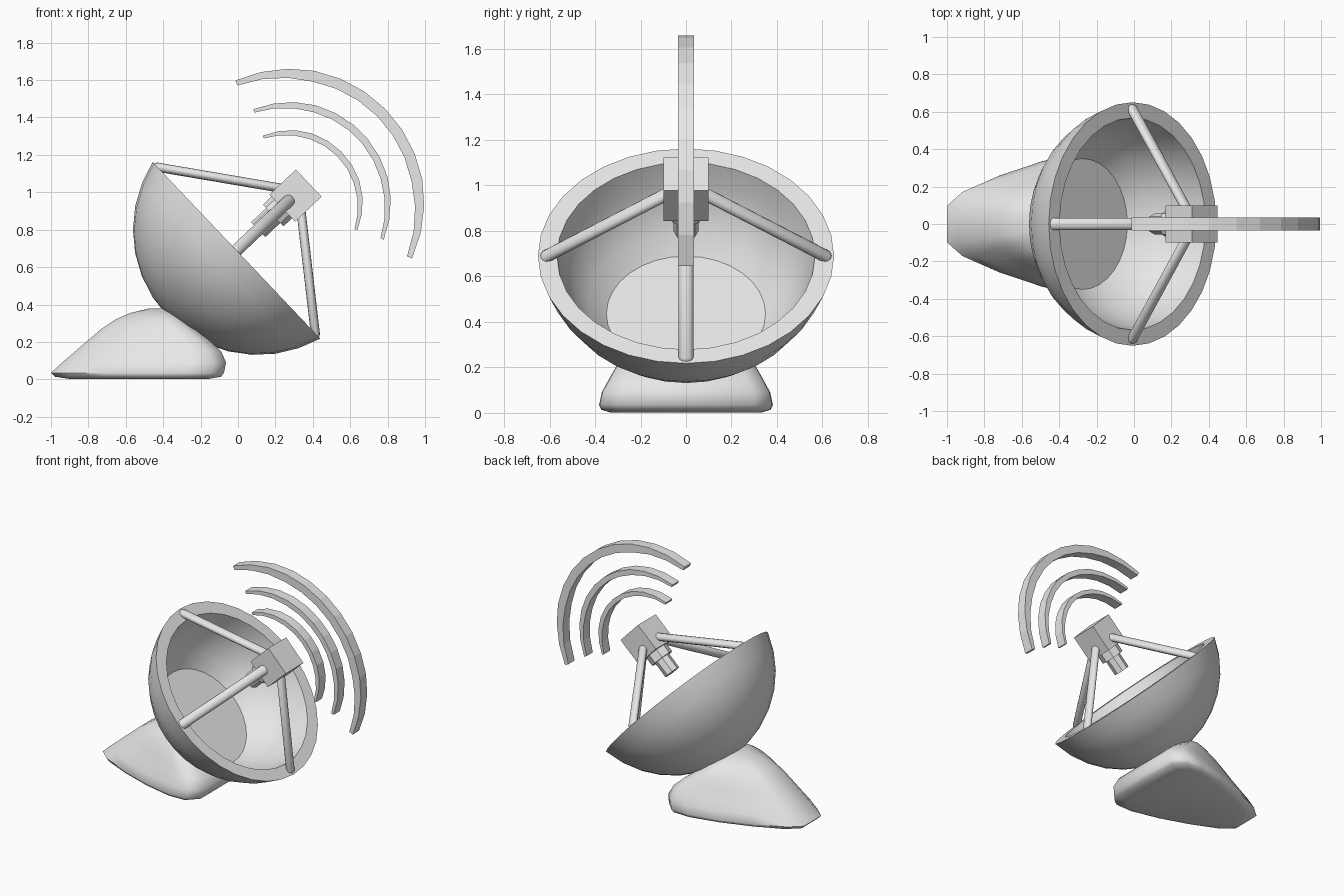
import bpy, bmesh, math
from mathutils import Matrix, Vector

if "Cube" in bpy.data.objects:
    bpy.data.objects.remove(bpy.data.objects["Cube"])

gray = bpy.data.materials.new("light_gray")
gray.diffuse_color = (0.8, 0.8, 0.8, 1)
gray.use_nodes = True
gray.node_tree.nodes["Principled BSDF"].inputs["Base Color"].default_value = gray.diffuse_color

# Tilted frame of the dish: local z is the dish axis, origin at the rim centre
FRAME = Matrix.Translation((-0.008, 0, 0.69)) @ Matrix.Rotation(math.radians(46.5), 4, 'Y')


def make(name, bm, matrix=None, smooth=None):
    if matrix:
        bm.transform(matrix)
    bmesh.ops.recalc_face_normals(bm, faces=bm.faces[:])
    mesh = bpy.data.meshes.new(name)
    bm.to_mesh(mesh)
    bm.free()
    mesh.materials.append(gray)
    ob = bpy.data.objects.new(name, mesh)
    bpy.context.collection.objects.link(ob)
    if smooth:
        bpy.ops.object.select_all(action='DESELECT')
        ob.select_set(True)
        bpy.context.view_layer.objects.active = ob
        bpy.ops.object.shade_smooth_by_angle(angle=math.radians(smooth))
    return ob


def loft(bm, rings, cap=True):
    """Bridge closed rings of points, optionally capping both ends."""
    rows = [[bm.verts.new(p) for p in r] for r in rings]
    n = len(rows[0])
    for a, b in zip(rows, rows[1:]):
        for i in range(n):
            j = (i + 1) % n
            bm.faces.new((a[i], a[j], b[j], b[i]))
    if cap:
        bm.faces.new(rows[0])
        bm.faces.new(rows[-1])
    return rows


def circle(r, z, n):
    return [(r * math.cos(2 * math.pi * i / n), r * math.sin(2 * math.pi * i / n), z)
            for i in range(n)]


# Dish bowl: spherical outside, flat rim, curved wall down to a flat floor
R, C, SIDES = 0.669, 0.159, 32
outer = []
for k in range(1, 8):
    a = math.radians(76.3) * k / 7
    outer.append((R * math.sin(a), C - R * math.cos(a)))
outer[-1] = (0.651, 0)
inner = [(0.567, 0), (0.54, -0.11), (0.495, -0.21), (0.43, -0.30), (0.35, -0.37)]
bm = bmesh.new()
rows = loft(bm, [circle(r, z, SIDES) for r, z in outer + inner], cap=False)
bm.faces.new(rows[-1])
tip = bm.verts.new((0, 0, C - R))
for i in range(SIDES):
    bm.faces.new((tip, rows[0][(i + 1) % SIDES], rows[0][i]))
make("dish", bm, FRAME, 35)

# Feed box in front of the dish
bm = bmesh.new()
bmesh.ops.create_cube(bm, size=1, matrix=Matrix.Translation((0.005, 0, 0.43))
                      @ Matrix.Diagonal((0.2, 0.2, 0.195, 1)))
make("feed_box", bm, FRAME)

# Stepped feed horn below the box
for name, r, z0, z1 in (("horn_collar", 0.08, 0.27, 0.34), ("horn_tip", 0.055, 0.16, 0.28)):
    bm = bmesh.new()
    loft(bm, [circle(r, z0, 8), circle(r, z1, 8)])
    make(name, bm, FRAME)

# Four round-ended struts from the rim to the box
for k in range(4):
    start, end = Vector((0.612, 0, 0.0)), Vector((0.085, 0, 0.395))
    d = end - start
    length = d.length
    d.normalize()
    t = Vector((0, 1, 0))
    u = t.cross(d)
    bm = bmesh.new()
    bmesh.ops.create_uvsphere(bm, u_segments=12, v_segments=7, radius=1)
    for v in bm.verts:
        up = v.co.z > 0
        v.co = Vector((v.co.x * 0.025, v.co.y * 0.034, v.co.z * 0.03))
        if up:
            v.co.z += length
    orient = Matrix((u, t, d)).transposed().to_4x4()
    turn = Matrix.Rotation(math.pi / 2 * k, 4, 'Z')
    make("strut", bm, FRAME @ turn @ Matrix.Translation(start) @ orient, 40)

# Three signal arcs, tapered at both ends
for name, r, width, a0, a1, n in (("signal_arc_large", 0.73, 0.058, -23.4, 113, 12),
                                  ("signal_arc_medium", 0.552, 0.038, -20, 110, 11),
                                  ("signal_arc_small", 0.402, 0.032, -20, 110, 10)):
    bm = bmesh.new()
    rings = []
    for i in range(n + 1):
        f = i / n
        a = math.radians(a0 + (a1 - a0) * f)
        taper = min(1, 4 * min(f, 1 - f))
        w = width * (0.5 + 0.5 * taper)
        ro = r - 0.008 * (1 - taper)
        rings.append([(0.268 + rad * math.cos(a), y, 0.933 + rad * math.sin(a))
                      for rad, y in ((ro, -0.036), (ro, 0.036),
                                     (ro - w, 0.036), (ro - w, -0.036))])
    loft(bm, rings)
    make(name, bm)

# Base: wedge-shaped foot, narrow at the back, lofted upward
half = [(0, 0.25), (0.09, 0.44), (0.3, 0.66), (0.55, 0.86), (0.78, 0.98),
        (0.92, 0.97), (1, 0.77)]
levels = [(0.002, -0.90, -0.16, 0.34), (0.014, -0.98, -0.09, 0.38),
          (0.035, -1.0, -0.075, 0.39), (0.09, -0.94, -0.064, 0.378),
          (0.15, -0.87, -0.09, 0.345), (0.21, -0.80, -0.155, 0.31),
          (0.27, -0.73, -0.235, 0.27), (0.32, -0.655, -0.30, 0.225),
          (0.355, -0.575, -0.35, 0.165), (0.38, -0.47, -0.395, 0.08)]
rings = []
for z, x0, x1, w in levels:
    side = [(x0 + (x1 - x0) * u, w * v, z) for u, v in half]
    rings.append(side + [(x, -y, zz) for x, y, zz in reversed(side)])
bm = bmesh.new()
loft(bm, rings)
make("base", bm, None, 50)
